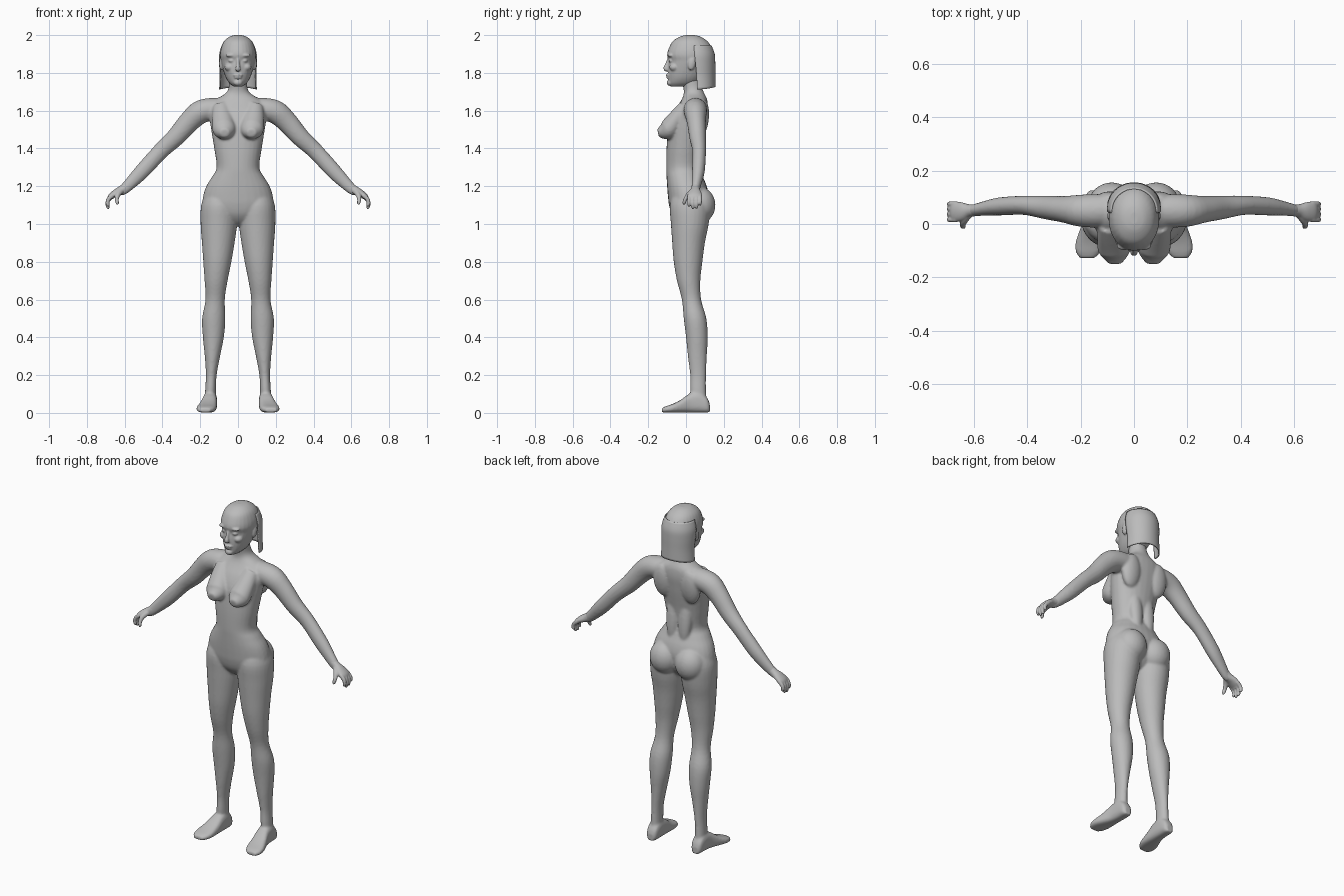
import bpy, bmesh, math
from mathutils import Vector, Matrix

SEG = 28
grey = bpy.data.materials.new("plain_grey")
grey.diffuse_color = (0.5, 0.5, 0.5, 1)


def spline(rows, steps=4):
    """Catmull-Rom interpolation through rows of numbers."""
    out = []
    for i in range(len(rows) - 1):
        a, b, c, d = rows[max(i - 1, 0)], rows[i], rows[i + 1], rows[min(i + 2, len(rows) - 1)]
        for s in range(steps):
            t = s / steps
            out.append([0.5 * (2 * q + (r - p) * t + (2 * p - 5 * q + 4 * r - w) * t * t
                               + (3 * q - p - 3 * r + w) * t ** 3)
                        for p, q, r, w in zip(a, b, c, d)])
    return out + [list(rows[-1])]


def loft(bm, rings, power=2.0):
    """Closed skin through rings of (centre, half axis u, half axis v)."""
    loops = []
    for c, u, v in rings:
        loop = []
        for k in range(SEG):
            a = 2 * math.pi * k / SEG
            ca, sa = math.cos(a), math.sin(a)
            e = 2 / power
            loop.append(bm.verts.new(c + u * math.copysign(abs(ca) ** e, ca)
                                     + v * math.copysign(abs(sa) ** e, sa)))
        loops.append(loop)
    faces = [bm.faces.new(loops[0]), bm.faces.new(loops[-1][::-1])]
    for p, q in zip(loops, loops[1:]):
        for k in range(SEG):
            n = (k + 1) % SEG
            faces.append(bm.faces.new((p[k], q[k], q[n], p[n])))
    bmesh.ops.recalc_face_normals(bm, faces=faces)


def upright(bm, rows, power=2.0):
    """Rows of (z, x min, x max, y front, y back)."""
    loft(bm, [(Vector(((a + b) / 2, (f + k) / 2, z)), Vector(((b - a) / 2, 0, 0)),
               Vector((0, (k - f) / 2, 0))) for z, a, b, f, k in spline(rows)], power)


def tube(bm, rows, side=(0, 1, 0)):
    """Rows of (x, y, z, radius along side, other radius)."""
    rows = spline(rows)
    pts = [Vector(r[:3]) for r in rows]
    rings = []
    for i, r in enumerate(rows):
        t = (pts[min(i + 1, len(pts) - 1)] - pts[max(i - 1, 0)]).normalized()
        u = Vector(side)
        u = (u - t * u.dot(t)).normalized()
        rings.append((pts[i], u * r[3], t.cross(u) * r[4]))
    loft(bm, rings)


def ball(bm, c, r, tilt=0):
    m = Matrix.Translation(c) @ Matrix.Rotation(tilt, 4, 'X') @ Matrix.Diagonal((*r, 1))
    bmesh.ops.create_uvsphere(bm, u_segments=24, v_segments=16, radius=1, matrix=m)


def make(name, bm, voxel=0, smooth=0):
    me = bpy.data.meshes.new(name)
    bm.to_mesh(me)
    bm.free()
    me.materials.append(grey)
    me.polygons.foreach_set("use_smooth", [True] * len(me.polygons))
    ob = bpy.data.objects.new(name, me)
    bpy.context.collection.objects.link(ob)
    if voxel:
        m = ob.modifiers.new("fuse", 'REMESH')
        m.mode, m.voxel_size, m.use_smooth_shade = 'VOXEL', voxel, True
        m = ob.modifiers.new("soften", 'SMOOTH')
        m.factor, m.iterations = 0.5, smooth
    return ob


# Torso and neck: z, half width, front y, back y
body = bmesh.new()
torso = [(1.78, .046, -.03, .07), (1.72, .05, -.014, .085), (1.69, .068, -.012, .098),
         (1.665, .11, -.02, .11), (1.64, .145, -.035, .115), (1.6, .16, -.062, .116),
         (1.55, .15, -.085, .11), (1.5, .142, -.095, .103), (1.4, .126, -.103, .086),
         (1.3, .113, -.105, .076), (1.25, .138, -.103, .09), (1.2, .168, -.1, .11),
         (1.15, .184, -.096, .12), (1.1, .186, -.09, .115), (1.05, .15, -.075, .1),
         (1.01, .07, -.045, .07), (.99, .02, -.015, .04)]
upright(body, [(z, -w, w, f, b) for z, w, f, b in torso], 2.15)

# Leg: z, inner x, outer x, front y, back y
leg = [(1.18, .03, .165, -.06, .09), (1.1, .006, .195, -.085, .125), (1.0, .005, .198, -.08, .12),
       (.9, .018, .191, -.073, .1), (.8, .035, .184, -.065, .087), (.7, .055, .177, -.048, .076),
       (.6, .07, .172, -.022, .08), (.5, .067, .19, -.012, .108), (.4, .075, .186, 0, .115),
       (.3, .095, .176, .01, .11), (.2, .113, .17, .022, .106), (.12, .117, .174, .022, .106),
       (.05, .117, .176, .03, .11)]
# Foot: y, centre x, half width, top z
foot = [(.126, .147, .02, .045), (.11, .147, .032, .08), (.07, .147, .036, .11),
        (.02, .15, .039, .1), (-.03, .159, .047, .066), (-.07, .167, .052, .046),
        (-.105, .172, .046, .034), (-.128, .175, .028, .024)]
# Arm: centre, radius in y, radius across
arm = [(.07, .055, 1.615, .05, .05), (.13, .05, 1.61, .062, .058), (.2, .05, 1.592, .06, .062),
       (.26, .055, 1.54, .05, .056), (.33, .062, 1.46, .044, .049), (.41, .07, 1.385, .036, .043),
       (.5, .066, 1.287, .034, .041), (.56, .058, 1.225, .027, .034), (.605, .05, 1.182, .022, .027),
       (.63, .048, 1.168, .02, .02)]
breast = [(.09, .0, 1.62, .045, .04), (.083, -.045, 1.565, .055, .045),
          (.075, -.086, 1.508, .062, .054), (.072, -.115, 1.49, .052, .044),
          (.071, -.148, 1.482, .025, .022)]


def flip(rows, s):
    return [(r[0] * s, *r[1:]) for r in rows]


for s in (-1, 1):
    upright(body, [(z, min(a * s, b * s), max(a * s, b * s), f, k) for z, a, b, f, k in leg])
    loft(body, [(Vector((s * x, y, (h - .002) / 2 + .003)), Vector((w, 0, 0)), Vector((0, 0, h / 2)))
                for y, x, w, h in spline(foot)], 2.8)
    tube(body, flip(arm, s))
    tube(body, flip(breast, s), (1, 0, 0))
    ball(body, (s * .083, .074, 1.1), (.088, .082, .095))       # buttock
    ball(body, (s * .09, .085, 1.56), (.06, .036, .1), -.1)     # shoulder blade
    ball(body, (s * .04, .06, 1.36), (.04, .033, .16), .1)      # lower back muscle
make("body", body, .007, 5)

# Hands: palm, four curled fingers and a thumb
for s, label in ((-1, "right"), (1, "left")):
    hand = bmesh.new()
    tube(hand, flip([(.585, .052, 1.2, .022, .026), (.615, .05, 1.18, .024, .024),
                     (.645, .047, 1.165, .035, .02), (.672, .046, 1.146, .038, .016),
                     (.682, .046, 1.13, .03, .01)], s))
    for i, (y, low) in enumerate(((.016, 1.092), (.036, 1.08), (.056, 1.082), (.075, 1.098))):
        tube(hand, flip([(.664, y, 1.152, .01, .012), (.684, y, 1.133, .0095, .011),
                         (.691, y, (low + 1.133) / 2, .009, .01), (.688, y, low + .008, .008, .009),
                         (.686, y, low - .001, .004, .004)], s))
    tube(hand, flip([(.62, .035, 1.175, .014, .016), (.636, .013, 1.155, .013, .014),
                     (.642, -.003, 1.132, .01, .011), (.639, -.01, 1.112, .009, .009),
                     (.637, -.012, 1.102, .004, .004)], s))
    make(label + "_hand", hand, .004, 2)

# Head: z, half width, front y, back y
head = bmesh.new()
skull = [(2.0, .015, .0, .045), (1.992, .045, -.032, .076), (1.968, .074, -.07, .113),
         (1.93, .09, -.091, .139), (1.895, .095, -.1, .147), (1.865, .091, -.092, .143),
         (1.835, .084, -.095, .13), (1.8, .074, -.096, .11), (1.77, .062, -.094, .085),
         (1.745, .045, -.092, .06), (1.728, .024, -.08, .02)]
upright(head, [(z, -w, w, f, b) for z, w, f, b in skull], 2.1)
tube(head, [(0, -.088, 1.875, .008, .01), (0, -.1, 1.845, .009, .011), (0, -.108, 1.823, .014, .012),
            (0, -.1, 1.812, .011, .008)], (1, 0, 0))             # nose
ball(head, (0, -.093, 1.788), (.026, .014, .007))                # upper lip
ball(head, (0, -.092, 1.776), (.022, .013, .007))                # lower lip
ball(head, (0, -.084, 1.748), (.024, .018, .017))                # chin
for s in (-1, 1):
    ball(head, (s * .036, -.082, 1.893), (.03, .016, .01))       # brow
    ball(head, (s * .034, -.078, 1.864), (.017, .014, .009))     # eye
    ball(head, (s * .045, -.06, 1.83), (.026, .028, .022))       # cheek
    ball(head, (s * .088, .03, 1.85), (.012, .02, .036), -.15)   # ear
make("head", head, .005, 2)

# Straight bobbed hair hanging around the back: z, centre y, half width, depth
hair = bmesh.new()
grid = []
for z, yc, a, b in spline([(1.945, .05, .084, .082), (1.9, .055, .097, .094), (1.85, .06, .097, .092),
                           (1.79, .065, .094, .087), (1.725, .068, .097, .085)]):
    row = []
    for k in range(25):
        t = math.radians(-96 + 8 * k)
        drop = .012 * math.sin(t) ** 2 * (1.945 - z) / .22
        row.append(hair.verts.new((a * math.sin(t), yc + b * math.cos(t), z - drop)))
    grid.append(row)
for p, q in zip(grid, grid[1:]):
    for k in range(24):
        hair.faces.new((p[k], q[k], q[k + 1], p[k + 1]))
bmesh.ops.recalc_face_normals(hair, faces=hair.faces)
sheet = make("hair", hair)
m = sheet.modifiers.new("thickness", 'SOLIDIFY')
m.thickness, m.offset = .006, 0
